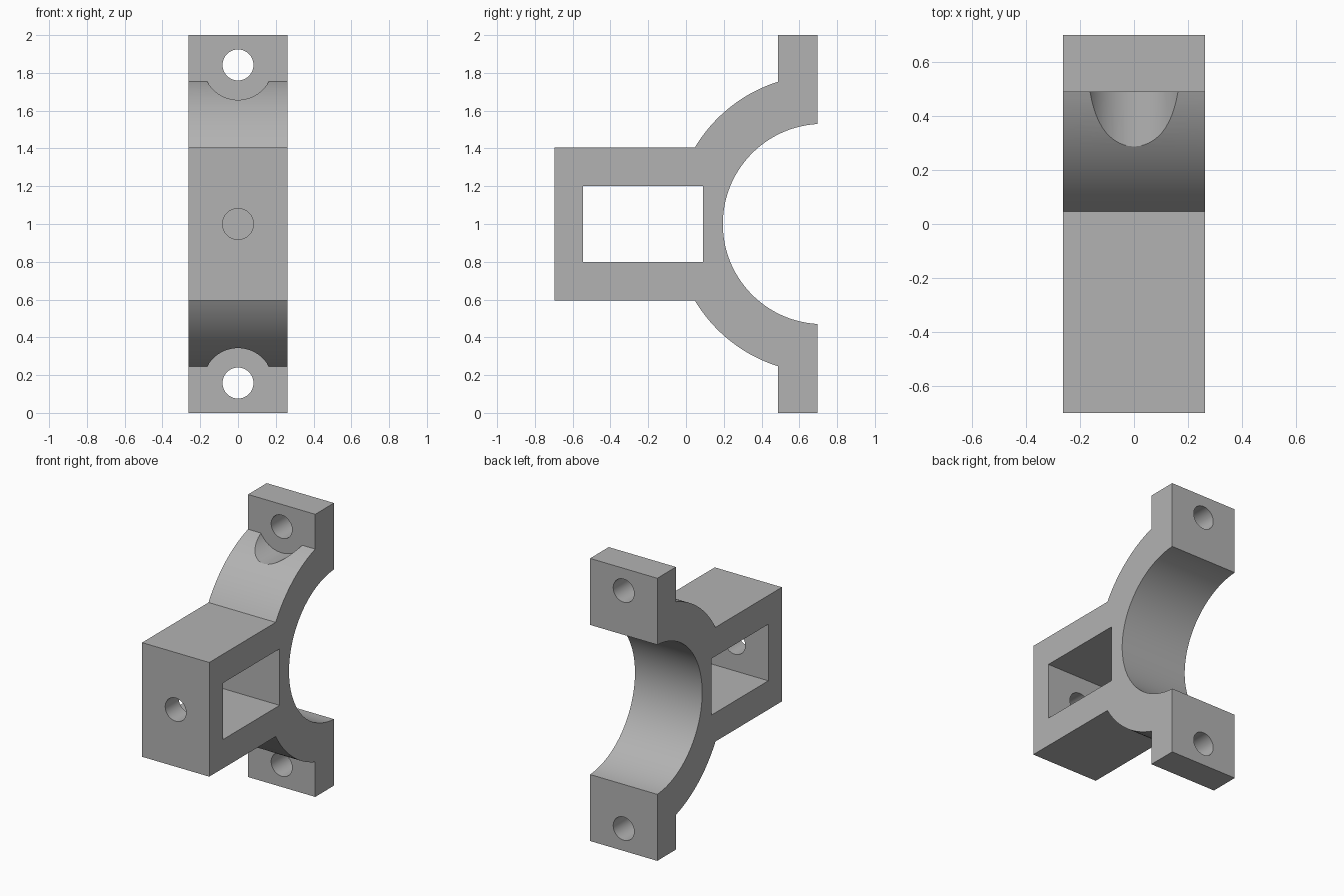
import bpy
import bmesh
import math
from mathutils import Matrix

if "Cube" in bpy.data.objects:
    bpy.data.objects.remove(bpy.data.objects["Cube"], do_unlink=True)

HALF_W = 0.263            # half width along x
MID_Z = 1.0               # mirror plane height
RING_Y = 0.725            # centre of the saddle ring
R_IN, R_OUT = 0.53, 0.79
FRONT, BACK = -0.697, 0.697
FLANGE_Y = 0.488          # front face of the bolt flanges
ARM = 0.404               # half height of the box arm
BOLT = 0.842              # bolt offset from the mirror plane

grey = bpy.data.materials.new("plain grey")
grey.use_nodes = True
colour = (0.45, 0.45, 0.45, 1)
grey.diffuse_color = colour
grey.node_tree.nodes["Principled BSDF"].inputs["Base Color"].default_value = colour


def arc(radius, a0, a1, n):
    """Points on the ring, angle measured from the forward direction."""
    pts = []
    for i in range(n + 1):
        a = a0 + (a1 - a0) * i / n
        pts.append((RING_Y - radius * math.cos(a), radius * math.sin(a)))
    return pts


def make_object(name, bm):
    bmesh.ops.recalc_face_normals(bm, faces=bm.faces)
    mesh = bpy.data.meshes.new(name)
    bm.to_mesh(mesh)
    bm.free()
    mesh.materials.append(grey)
    obj = bpy.data.objects.new(name, mesh)
    bpy.context.collection.objects.link(obj)
    return obj


def cylinder(name, radius, z, y0, y1):
    bm = bmesh.new()
    place = Matrix.Translation((0, (y0 + y1) / 2, z)) @ Matrix.Rotation(math.pi / 2, 4, 'X')
    bmesh.ops.create_cone(bm, cap_ends=True, segments=64, radius1=radius,
                          radius2=radius, depth=y1 - y0, matrix=place)
    return make_object(name, bm)


def box(name, y0, y1, half_x, half_z):
    bm = bmesh.new()
    place = Matrix.Translation((0, (y0 + y1) / 2, MID_Z)) @ Matrix.Diagonal(
        (2 * half_x, y1 - y0, 2 * half_z, 1))
    bmesh.ops.create_cube(bm, size=1, matrix=place)
    return make_object(name, bm)


# Bracket body: upper half outline, mirrored, extruded across the width
start = math.asin(ARM / R_OUT)
end = math.acos((RING_Y - FLANGE_Y) / R_OUT)
inner_end = math.acos((RING_Y - BACK) / R_IN)
upper = [(FRONT, ARM)] + arc(R_OUT, start, end, 24)
upper += [(FLANGE_Y, 1.0), (BACK, 1.0)] + arc(R_IN, inner_end, 0, 40)
outline = upper + [(y, -z) for y, z in reversed(upper[:-1])]

bm = bmesh.new()
face = bm.faces.new([bm.verts.new((-HALF_W, y, MID_Z + z)) for y, z in outline])
side = bmesh.ops.extrude_face_region(bm, geom=[face])
moved = [v for v in side["geom"] if isinstance(v, bmesh.types.BMVert)]
bmesh.ops.translate(bm, verts=moved, vec=(2 * HALF_W, 0, 0))
body = make_object("clamp_bracket", bm)

# Cutters: side window, front hole, bolt holes and their counterbores
cutters = [box("window_cutter", -0.545, 0.09, 0.5, 0.2),
           cylinder("front_hole_cutter", 0.082, MID_Z, -0.8, -0.3)]
for label, sign in (("upper", 1), ("lower", -1)):
    z = MID_Z + sign * BOLT
    cutters.append(cylinder(label + "_bolt_cutter", 0.082, z, 0.3, 0.8))
    cutters.append(cylinder(label + "_counterbore_cutter", 0.185, z, 0.1, FLANGE_Y))

for cutter in cutters:
    mod = body.modifiers.new(cutter.name, 'BOOLEAN')
    mod.operation = 'DIFFERENCE'
    mod.solver = 'EXACT'
    mod.object = cutter
    cutter.hide_render = True

# Bake the cuts, then drop the cutters
depsgraph = bpy.context.evaluated_depsgraph_get()
cut_mesh = bpy.data.meshes.new_from_object(body.evaluated_get(depsgraph))
body.modifiers.clear()
body.data = cut_mesh
for cutter in cutters:
    bpy.data.objects.remove(cutter, do_unlink=True)

# Smooth curved walls, sharp corners
bpy.ops.object.select_all(action='DESELECT')
body.select_set(True)
bpy.context.view_layer.objects.active = body
bpy.ops.object.shade_smooth_by_angle(angle=math.radians(20))
